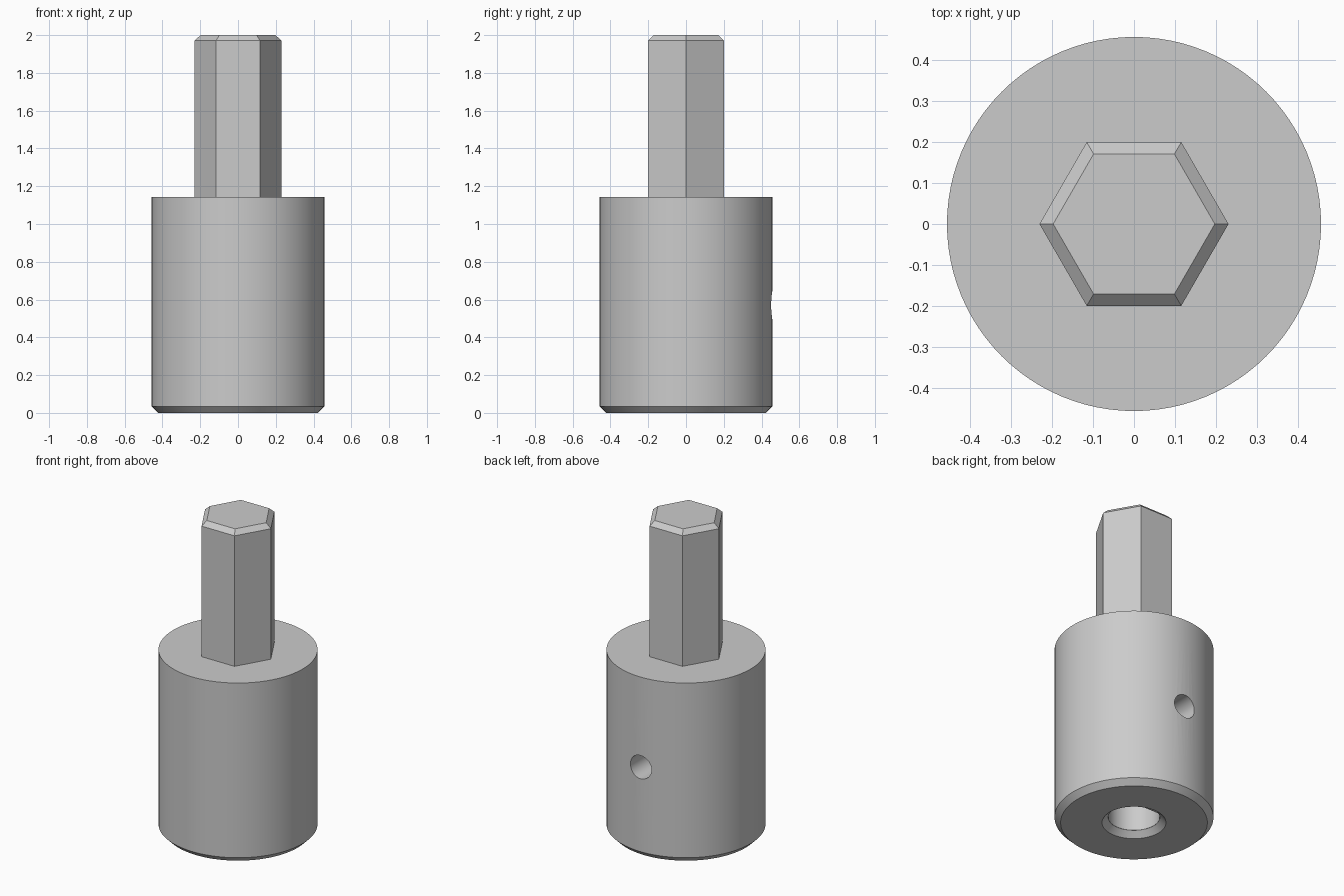
import bpy, bmesh, math
from math import cos, sin, pi
from mathutils import Matrix

cube = bpy.data.objects.get("Cube")
if cube:
    bpy.data.objects.remove(cube, do_unlink=True)

# Single plain grey material
grey = bpy.data.materials.new("light_grey")
grey.use_nodes = True
colour = (0.6, 0.6, 0.6, 1)
grey.diffuse_color = colour
grey.node_tree.nodes["Principled BSDF"].inputs["Base Color"].default_value = colour


def circle(radius, sides):
    return [(radius * cos(2 * pi * i / sides), radius * sin(2 * pi * i / sides))
            for i in range(sides)]


def d_section(radius, flat_y, sides):
    """Circle with a flat cut across its +y side."""
    start = pi - math.asin(flat_y / radius)
    sweep = 2 * pi - (2 * start - pi) + 0.0
    sweep = pi + 2 * math.asin(flat_y / radius)
    return [(radius * cos(start + sweep * i / sides), radius * sin(start + sweep * i / sides))
            for i in range(sides + 1)]


def loft(name, sections):
    """Closed solid through (outline, z) sections with equal point counts."""
    bm = bmesh.new()
    rings = [[bm.verts.new((x, y, z)) for x, y in outline] for outline, z in sections]
    for low, high in zip(rings, rings[1:]):
        for i in range(len(low)):
            j = (i + 1) % len(low)
            bm.faces.new((low[i], low[j], high[j], high[i]))
    bm.faces.new(rings[0][::-1])
    bm.faces.new(rings[-1])
    bmesh.ops.recalc_face_normals(bm, faces=bm.faces)
    mesh = bpy.data.meshes.new(name)
    bm.to_mesh(mesh)
    bm.free()
    mesh.materials.append(grey)
    obj = bpy.data.objects.new(name, mesh)
    bpy.context.collection.objects.link(obj)
    return obj


def activate(obj):
    bpy.ops.object.select_all(action='DESELECT')
    obj.select_set(True)
    bpy.context.view_layer.objects.active = obj


def cut(target, cutter):
    activate(target)
    mod = target.modifiers.new("cut", 'BOOLEAN')
    mod.operation = 'DIFFERENCE'
    mod.solver = 'EXACT'
    mod.object = cutter
    bpy.ops.object.modifier_apply(modifier=mod.name)
    bpy.data.objects.remove(cutter, do_unlink=True)


BODY_R, BODY_TOP, CHAMFER = 0.457, 1.143, 0.035

# Round body with a chamfered lower rim
body = loft("socket_body", [(circle(BODY_R - CHAMFER, 96), 0),
                            (circle(BODY_R, 96), CHAMFER),
                            (circle(BODY_R, 96), BODY_TOP)])

# D-shaped blind bore and its countersunk mouth
bore = d_section(0.148, 0.125, 64)
cut(body, loft("bore_cutter", [(bore, -0.1), (bore, 0.86)]))
cut(body, loft("countersink_cutter", [(circle(0.204, 64), -0.02),
                                      (circle(0.149, 64), CHAMFER)]))

# Set-screw hole from the back into the bore
screw = loft("screw_hole_cutter", [(circle(0.074, 48), 0), (circle(0.074, 48), 0.6)])
screw.data.transform(Matrix.Translation((0, 0, 0.571)) @ Matrix.Rotation(-pi / 2, 4, 'X'))
cut(body, screw)

activate(body)
bpy.ops.object.shade_smooth_by_angle(angle=math.radians(30))

# Hexagonal drive shank with a chamfered tip
HEX_R, TIP = 0.231, 0.029
loft("hex_shank", [(circle(HEX_R, 6), BODY_TOP - 0.03),
                   (circle(HEX_R, 6), 2 - TIP),
                   (circle(HEX_R - TIP / cos(pi / 6), 6), 2)])
